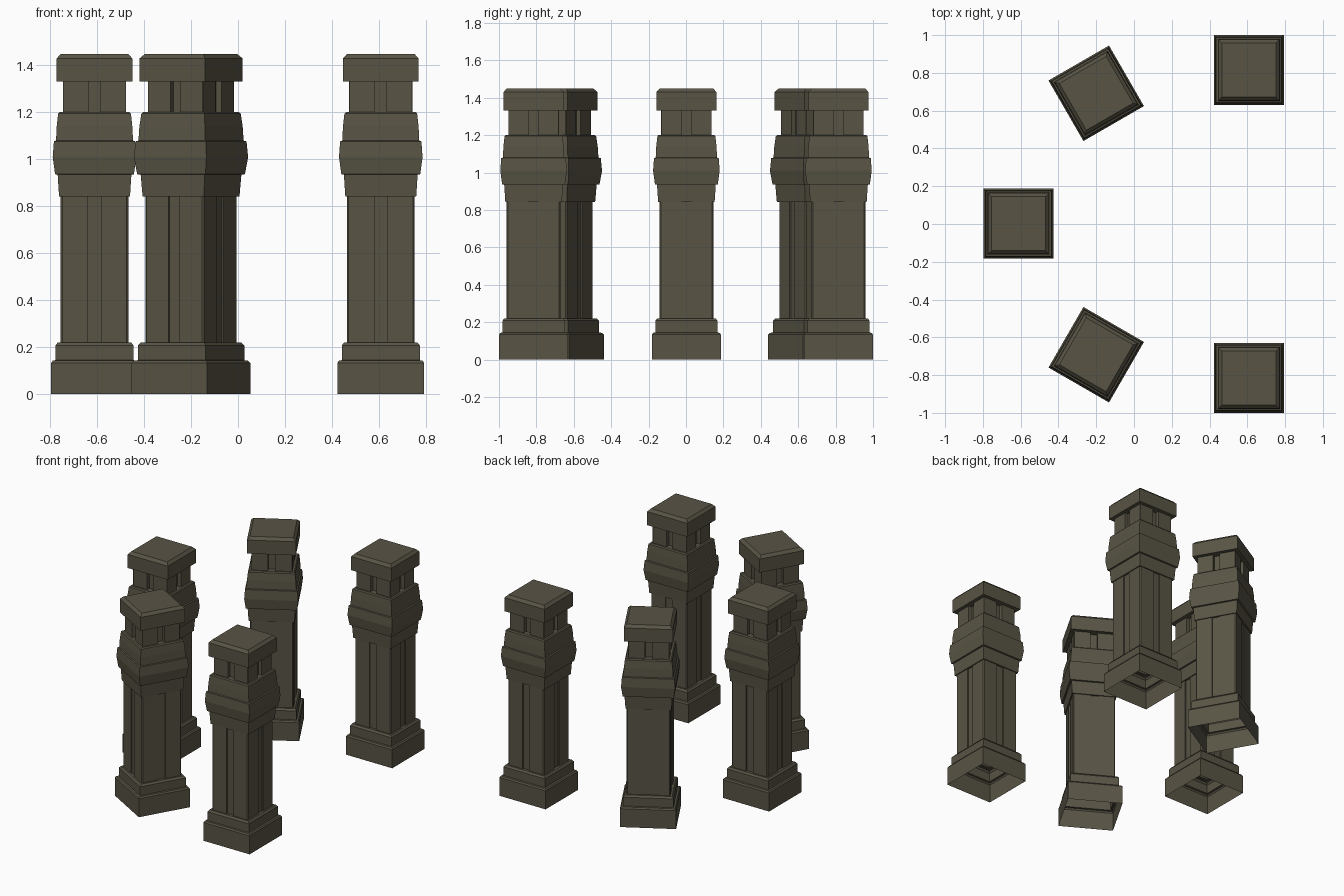
import bpy, bmesh, math
from mathutils import Matrix

if "Cube" in bpy.data.objects:
    bpy.data.objects.remove(bpy.data.objects["Cube"])

stone = bpy.data.materials.new("dark olive stone")
stone.diffuse_color = (0.098, 0.088, 0.059, 1)
stone.use_nodes = True
stone.node_tree.nodes["Principled BSDF"].inputs["Base Color"].default_value = stone.diffuse_color


def square(h):
    return [(-h, -h), (h, -h), (h, h), (-h, h)]


def fluted(h, groove, depth, chamfer):
    # square outline with a central groove on every side
    side = [(-h + chamfer, -h), (-groove, -h), (-groove, -h + depth),
            (groove, -h + depth), (groove, -h), (h - chamfer, -h)]
    pts = []
    for k in range(4):
        c, s = [(1, 0), (0, 1), (-1, 0), (0, -1)][k]
        pts += [(c * x - s * y, s * x + c * y) for x, y in side]
    return pts


def loft(name, rings, place, cap_top=False):
    # skin stacked outlines, each given as (outline, z)
    bm = bmesh.new()
    loops = [[bm.verts.new((x, y, z)) for x, y in pts] for pts, z in rings]
    for a, b in zip(loops, loops[1:]):
        n = len(a)
        for i in range(n):
            j = (i + 1) % n
            bm.faces.new((a[i], a[j], b[j], b[i]))
    if cap_top:
        bm.faces.new(loops[-1])
    me = bpy.data.meshes.new(name)
    bm.to_mesh(me)
    bm.free()
    me.materials.append(stone)
    ob = bpy.data.objects.new(name, me)
    ob.matrix_world = place
    bpy.context.collection.objects.link(ob)


def stack(profile):
    return [(square(h), z) for h, z in profile]


def pillar(label, x, y, angle):
    place = Matrix.Translation((x, y, 0)) @ Matrix.Rotation(math.radians(angle), 4, 'Z')
    # stepped plinth, open underneath
    loft(label + "_plinth", stack([(0.185, 0), (0.185, 0.133), (0.178, 0.143), (0.166, 0.145),
                                   (0.166, 0.208), (0.156, 0.221), (0.125, 0.221)]), place)
    # tall shaft with a shallow groove per side
    shaft = fluted(0.144, 0.027, 0.008, 0.007)
    loft(label + "_shaft", [(shaft, 0.215), (shaft, 0.85)], place)
    # three-tier swelling collar
    loft(label + "_collar", stack([(0.125, 0.842), (0.151, 0.842), (0.157, 0.935), (0.168, 0.937),
                                   (0.178, 1.01), (0.173, 1.077), (0.164, 1.08), (0.161, 1.14),
                                   (0.155, 1.195), (0.148, 1.202), (0.1, 1.202)]), place)
    # neck with deep slots
    neck = fluted(0.135, 0.024, 0.027, 0.001)
    loft(label + "_neck", [(neck, 1.195), (neck, 1.335)], place)
    # bevelled cap
    loft(label + "_cap", stack([(0.1, 1.332), (0.161, 1.332), (0.161, 1.43), (0.143, 1.45)]),
         place, cap_top=True)


# five pillars in a half ring
pillar("left_pillar", -0.611, 0.002, 0)
for tag, s in (("back", 1), ("front", -1)):
    pillar(tag + "_turned_pillar", -0.2, 0.692 * s, 30 * s)
    pillar(tag + "_right_pillar", 0.608, 0.815 * s, 0)
